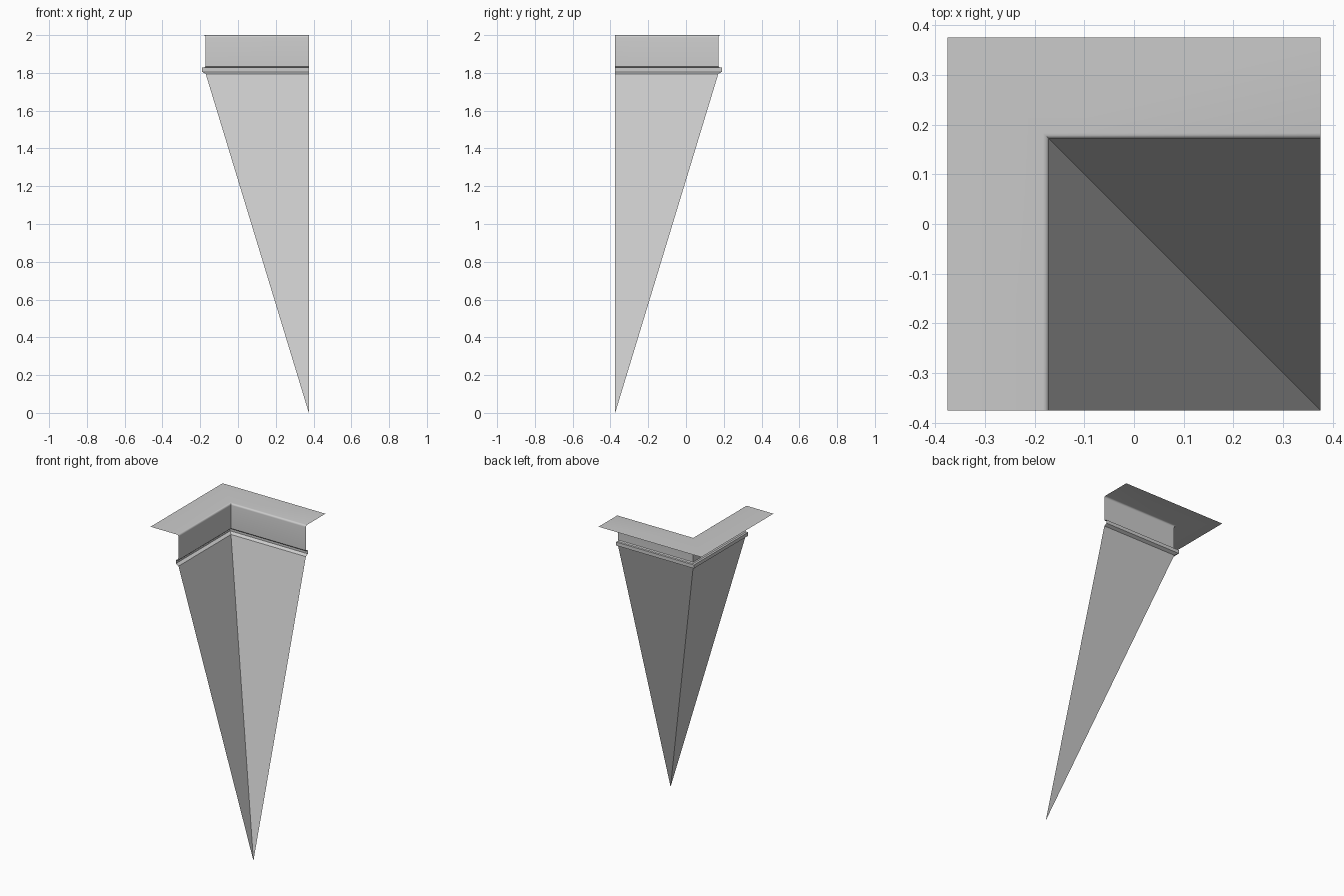
import bpy, bmesh, math

cube = bpy.data.objects.get("Cube")
if cube:
    bpy.data.objects.remove(cube, do_unlink=True)

HALF = 0.375          # half width of the square plan
WALL = 0.546          # distance of the upright wall from the point's axis
R = 0.012             # fillet between flange and wall

stone = bpy.data.materials.new("light_grey")
stone.use_nodes = True
grey = (0.6, 0.6, 0.6, 1)
stone.diffuse_color = grey
stone.node_tree.nodes["Principled BSDF"].inputs["Base Color"].default_value = grey


def corner_sheet(name, profile):
    """Sweep a (distance, height) profile round a mitred right-angle corner."""
    bm = bmesh.new()
    rows = []
    for d, z in profile:
        plan = [(0, 0)] if d == 0 else [(-d, 0), (-d, d), (0, d)]
        rows.append([bm.verts.new((HALF + x, y - HALF, z)) for x, y in plan])
    for upper, lower in zip(rows, rows[1:]):
        for i in range(2):
            low = lower[i:i + 2] if len(lower) > 1 else lower
            bm.faces.new(upper[i:i + 2][::-1] + low)
    mesh = bpy.data.meshes.new(name)
    bm.to_mesh(mesh)
    bm.free()
    mesh.materials.append(stone)
    obj = bpy.data.objects.new(name, mesh)
    bpy.context.collection.objects.link(obj)
    bpy.ops.object.select_all(action='DESELECT')
    obj.select_set(True)
    bpy.context.view_layer.objects.active = obj
    bpy.ops.object.shade_smooth_by_angle(angle=math.radians(30))
    return obj


# Flat flange rolling over into the upright wall
angles = [math.radians(90 * i / 4) for i in range(5)]
fillet = [(WALL + R * (1 - math.sin(a)), 2 - R * (1 - math.cos(a))) for a in angles]
corner_sheet("flange_and_wall", [(2 * HALF, 2)] + fillet + [(WALL, 1.835)])

# Shallow groove that shows as a raised band from outside
corner_sheet("groove_band", [(WALL, 1.835), (WALL + 0.006, 1.829), (WALL + 0.02, 1.829),
                             (WALL + 0.02, 1.806), (WALL, 1.795)])

# Sides tapering down to a point
corner_sheet("tapered_sides", [(WALL, 1.795), (0, 0)])
